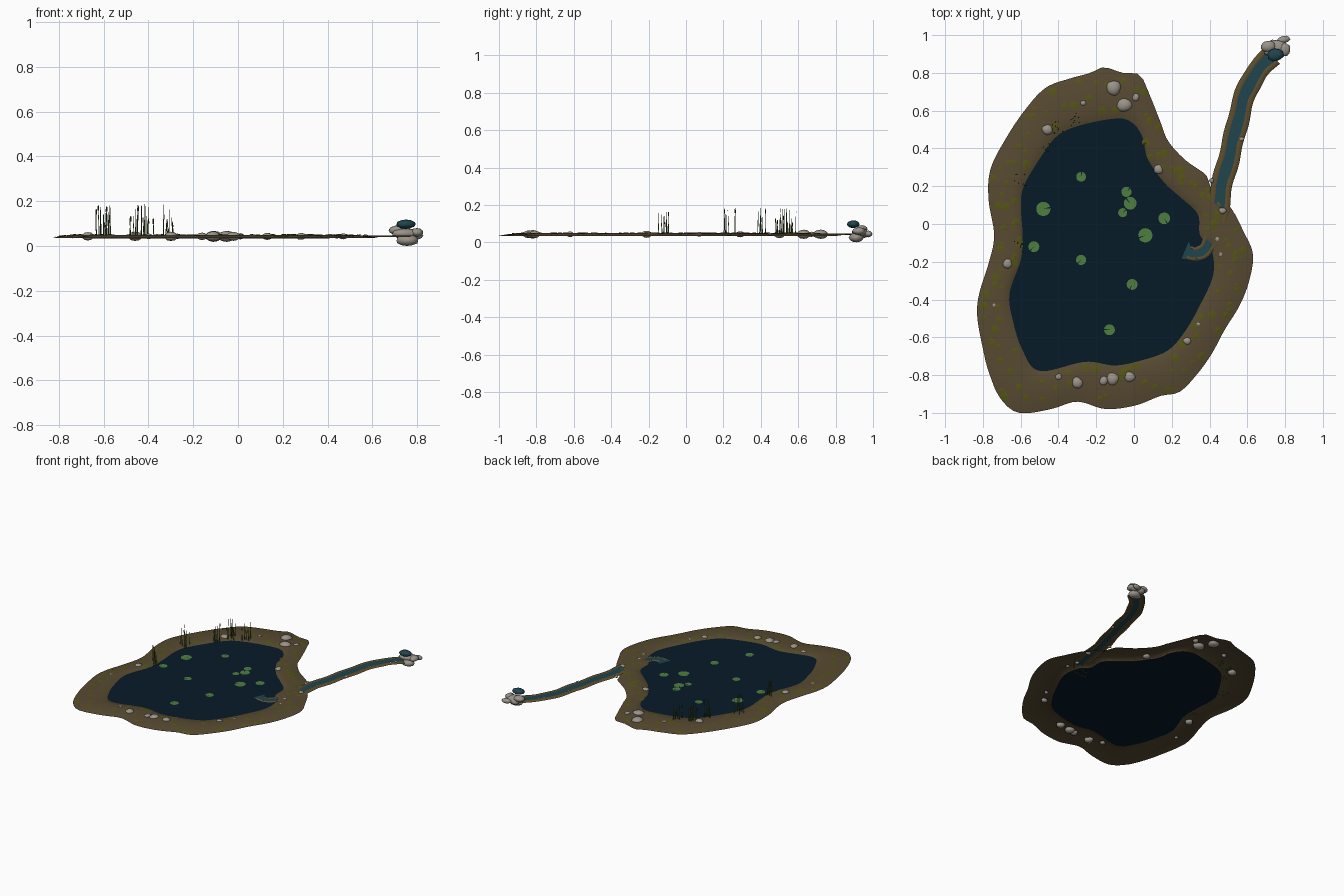
import bpy, bmesh, math, random
from mathutils import Vector

if "Cube" in bpy.data.objects:
    bpy.data.objects.remove(bpy.data.objects["Cube"])

random.seed(7)


def material(name, r, g, b):
    m = bpy.data.materials.new(name)
    m.diffuse_color = (r, g, b, 1)
    m.use_nodes = True
    m.node_tree.nodes["Principled BSDF"].inputs["Base Color"].default_value = m.diffuse_color
    return m


EARTH = material("earth", 0.095, 0.068, 0.031)
WET_EARTH = material("stream_earth", 0.11, 0.075, 0.026)
MOSS = material("moss", 0.092, 0.088, 0.009)
POND = material("pond_water", 0.002, 0.0105, 0.021)
STREAM = material("stream_water", 0.014, 0.058, 0.075)
STONE = material("grey_stone", 0.32, 0.29, 0.25)
LILY = material("lily_green", 0.075, 0.21, 0.05)
REED = material("reed_green", 0.06, 0.12, 0.025)
BROWN = material("cattail_brown", 0.07, 0.03, 0.012)


def finish(name, bm, mat, smooth=None):
    me = bpy.data.meshes.new(name)
    bm.normal_update()
    bm.to_mesh(me)
    bm.free()
    ob = bpy.data.objects.new(name, me)
    bpy.context.collection.objects.link(ob)
    me.materials.append(mat)
    if smooth:
        bpy.ops.object.select_all(action='DESELECT')
        ob.select_set(True)
        bpy.context.view_layer.objects.active = ob
        bpy.ops.object.shade_smooth_by_angle(angle=math.radians(smooth))
    return ob


def catmull(pts, closed, steps=6):
    out, n = [], len(pts)
    get = (lambda i: pts[i % n]) if closed else (lambda i: pts[min(max(i, 0), n - 1)])
    for i in range(n if closed else n - 1):
        a, b, c, d = (Vector(get(i + k)) for k in (-1, 0, 1, 2))
        for s in range(steps):
            t = s / steps
            out.append(0.5 * (2 * b + (c - a) * t + (2 * a - 5 * b + 4 * c - d) * t * t
                              + (3 * b - a - 3 * c + d) * t ** 3))
    return out if closed else out + [Vector(pts[-1])]


# Shore outlines in hundredths of a unit
OUTER = [(-16, 83), (-6, 80), (3, 79), (8, 69), (14, 54), (18, 44), (27, 34), (38, 26), (41, 19),
         (51, 9), (58, -4), (63, -16), (61, -30), (56, -43), (48, -56), (41, -69), (33, -80),
         (24, -89), (14, -91), (1, -96), (-15, -98), (-30, -94), (-44, -98), (-61, -100),
         (-71, -92), (-77, -78), (-80, -66), (-83, -49), (-82, -37), (-77, -21), (-74, -6),
         (-77, 13), (-76, 29), (-68, 45), (-58, 60), (-47, 72), (-34, 77), (-23, 80)]
INNER = [(-8, 56), (0, 53), (5, 45), (7, 35), (16, 22), (26, 13), (34, 5), (35, -6), (41, -13),
         (42, -27), (35, -43), (27, -57), (18, -67), (5, -72), (-10, -75), (-26, -73), (-50, -78),
         (-59, -67), (-64, -52), (-66, -37), (-60, -19), (-59, -6), (-60, 10), (-58, 21),
         (-47, 39), (-39, 48), (-26, 53)]
CX, CY = -0.17, -0.15


def polar(outline):
    """Radius of an outline as a function of the angle about the pond centre."""
    tab = []
    for p in catmull(outline, True):
        x, y = p.x / 100 - CX, p.y / 100 - CY
        tab.append((math.atan2(y, x) % math.tau, math.hypot(x, y)))
    tab.sort()
    tab = [(tab[-1][0] - math.tau, tab[-1][1])] + tab + [(tab[0][0] + math.tau, tab[0][1])]

    def radius(a):
        a %= math.tau
        for (a0, r0), (a1, r1) in zip(tab, tab[1:]):
            if a0 <= a <= a1:
                return r0 + (r1 - r0) * (a - a0) / max(a1 - a0, 1e-9)
        return tab[0][1]
    return radius


r_out, r_in = polar(OUTER), polar(INNER)
PROFILE = [(0, 0.035), (0.2, 0.043), (0.45, 0.049), (0.75, 0.05), (1, 0.0435), (1.08, 0.034)]


def shore(a, t, z):
    r = r_out(a) + (r_in(a) - r_out(a)) * t
    return CX + r * math.cos(a), CY + r * math.sin(a), z


def bank_z(x, y):
    a, r = math.atan2(y - CY, x - CX), math.hypot(x - CX, y - CY)
    t = (r_out(a) - r) / (r_out(a) - r_in(a))
    for (t0, z0), (t1, z1) in zip(PROFILE, PROFILE[1:]):
        if t0 <= t <= t1:
            return z0 + (z1 - z0) * (t - t0) / (t1 - t0)
    return 0.035 if t < 0 else 0.043


# Earth bank ring with a rounded top
N = 160
ANGLES = [math.tau * i / N for i in range(N)]
bm = bmesh.new()
rings = [[bm.verts.new(shore(a, t, z)) for a in ANGLES] for t, z in PROFILE]
for r0, r1 in zip(rings, rings[1:]):
    for i in range(N):
        j = (i + 1) % N
        bm.faces.new((r0[i], r0[j], r1[j], r1[i]))
finish("earth_bank", bm, EARTH, 60)

# Pond water
bm = bmesh.new()
mid = bm.verts.new((CX, CY, 0.043))
rim = [bm.verts.new(shore(a, 1.0, 0.043)) for a in ANGLES]
for i in range(N):
    bm.faces.new((mid, rim[i], rim[(i + 1) % N]))
finish("pond_water", bm, POND)

# Moss spots: thin domed discs lying on the bank, evenly scattered
bm = bmesh.new()
for k in range(130):
    x, y, _ = shore(math.tau * (k + random.random()) / 130, random.uniform(0.1, 0.92), 0)
    r = random.uniform(0.011, 0.024)
    ring = []
    for i in range(9):
        px, py = x + r * math.cos(math.tau * i / 9), y + r * math.sin(math.tau * i / 9)
        ring.append(bm.verts.new((px, py, bank_z(px, py) + 0.0022)))
    c = bm.verts.new((x, y, bank_z(x, y) + 0.0035))
    for i in range(9):
        bm.faces.new((c, ring[i], ring[(i + 1) % 9]))
finish("moss_spots", bm, MOSS)

# Stream: two raised earth edges and a water ribbon that fans out in the pond
PATH = [(73, 89), (64, 79), (58, 66), (54, 50), (50, 34), (46, 18), (44, 2), (42, -6),
        (38, -13), (33, -16), (27, -14)]


def ribbon(name, section, mat, end, wobble, flare=0):
    pts = [p / 100 for p in catmull(PATH, False, 5)][:end]
    bm, prev = bmesh.new(), None
    for i, p in enumerate(pts):
        d = (pts[min(i + 1, len(pts) - 1)] - pts[max(i - 1, 0)]).normalized()
        side = Vector((-d.y, d.x))
        taper = 1 if i < 32 else max(0.7, 1 - (i - 32) * 0.04) + flare * max(0, i - 45)
        row = []
        for s, z in section:
            w = s * taper * (1 + wobble * math.sin(i * 0.9 + (2 if s > 0 else 0)))
            q = p + side * w
            row.append(bm.verts.new((q.x, q.y, z)))
        if prev:
            for k in range(len(row) - 1):
                bm.faces.new((prev[k], prev[k + 1], row[k + 1], row[k]))
        prev = row
    bm.normal_update()
    if sum(f.normal.z * f.calc_area() for f in bm.faces) < 0:
        bmesh.ops.reverse_faces(bm, faces=bm.faces)
    finish(name, bm, mat, 40)


EDGE = [(0.057, 0.040), (0.047, 0.046), (0.034, 0.0475), (0.020, 0.042)]
ribbon("stream_edge_left", EDGE, WET_EARTH, 49, 0.06)
ribbon("stream_edge_right", [(-s, z) for s, z in EDGE], WET_EARTH, 49, 0.06)
ribbon("stream_water", [(-0.029, 0.0455), (0.029, 0.0455)], STREAM, 51, 0.2, 0.16)


def stone(name, x, y, z, rx, ry, rz, mat=STONE):
    bm = bmesh.new()
    bmesh.ops.create_icosphere(bm, subdivisions=2, radius=1)
    ph, turn = random.uniform(0, 6), random.uniform(-0.4, 0.4)
    for v in bm.verts:
        n = v.co.copy()
        k = 1 + 0.09 * math.sin(3 * n.x + ph) + 0.07 * math.sin(4 * n.y + 2 * ph)
        px, py = n.x * rx * k, n.y * ry * k
        v.co = (x + px * math.cos(turn) - py * math.sin(turn),
                y + px * math.sin(turn) + py * math.cos(turn), z + n.z * rz)
    finish(name, bm, mat, 50)


# Stones along the shore: x, y, radius
STONES = [(-11, 72, 3.6), (-5, 63, 3.6), (1, 67, 2), (-27, 64, 1.7), (-46, 50, 3), (13, 29, 2.3),
          (-67, -21, 2.7), (-74, -43, 1.3), (-40, -81, 1.8), (-30, -84, 3), (-16, -83, 2.4),
          (-11, -82, 3.3), (-2, -81, 2.9), (28, -62, 2.2), (34, -53, 1.4), (47, 7, 1.9),
          (57, 45, 1.2), (46, -16, 1.2), (44, -8, 1.4), (41, 23, 1.2)]
for i, (x, y, r) in enumerate(STONES):
    r *= 0.0108
    stone(f"shore_stone_{i + 1}", x / 100, y / 100, 0.043, r, r * random.uniform(0.85, 1.1), r * 0.64)

# Spring stones with the water source on top
SPRING = [(0.71, 0.94, 0.07, 0.038, 0.03, 0.022), (0.75, 0.93, 0.055, 0.06, 0.045, 0.024),
          (0.755, 0.91, 0.025, 0.052, 0.04, 0.025), (0.80, 0.925, 0.06, 0.03, 0.035, 0.02),
          (0.79, 0.975, 0.045, 0.034, 0.02, 0.018), (0.74, 0.95, 0.045, 0.03, 0.03, 0.022)]
for i, s in enumerate(SPRING):
    stone(f"spring_stone_{i + 1}", *s)
stone("spring_water", 0.75, 0.895, 0.097, 0.04, 0.038, 0.021, STREAM)

# Lily pads: notched discs
PADS = [(-28, 25, 2.6), (-48, 8, 3.8), (-4, 17, 2.7), (-2, 11, 3.4), (-6, 6, 2.4), (16, 3, 3.1),
        (6, -6, 3.8), (-53, -12, 2.9), (-28, -19, 2.7), (-1, -32, 2.9), (-13, -56, 2.9)]
bm = bmesh.new()
for x, y, r in PADS:
    turn = random.uniform(0, math.tau)
    geo = [bm.verts.new((x / 100, y / 100, 0.046))]
    for i in range(17):
        a = turn + 0.1 + (math.tau - 0.2) * i / 16
        geo.append(bm.verts.new(((x + r * math.cos(a)) / 100, (y + r * math.sin(a)) / 100, 0.047)))
    for i in range(1, 17):
        bm.faces.new((geo[0], geo[i], geo[i + 1]))
finish("lily_pads", bm, LILY)


def stalk(bm, a, b, r0, r1):
    rows = [[bm.verts.new((p[0] + r * math.cos(math.tau * i / 5), p[1] + r * math.sin(math.tau * i / 5), p[2]))
             for i in range(5)] for p, r in ((a, r0), (b, r1))]
    for i in range(5):
        j = (i + 1) % 5
        bm.faces.new((rows[0][i], rows[0][j], rows[1][j], rows[1][i]))
    bm.faces.new(rows[1])


# Reed clumps, some stems carrying cattail heads
reeds, heads = bmesh.new(), bmesh.new()
for cx, cy, n in [(-0.6, -0.115, 8), (-0.6, 0.23, 8), (-0.47, 0.415, 7), (-0.4, 0.51, 12), (-0.32, 0.555, 9)]:
    for i in range(n):
        x, y = cx + random.uniform(-0.033, 0.033), cy + random.uniform(-0.035, 0.035)
        top = random.uniform(0.1, 0.188)
        tip = (x + random.uniform(-0.005, 0.005), y + random.uniform(-0.005, 0.005), top)
        stalk(reeds, (x, y, 0.04), tip, 0.0026, 0.001)
        if i % 4 == 0:
            stalk(heads, (tip[0], tip[1], top - 0.025), (tip[0], tip[1], top - 0.004), 0.0034, 0.003)
finish("reeds", reeds, REED)
finish("cattail_heads", heads, BROWN)
